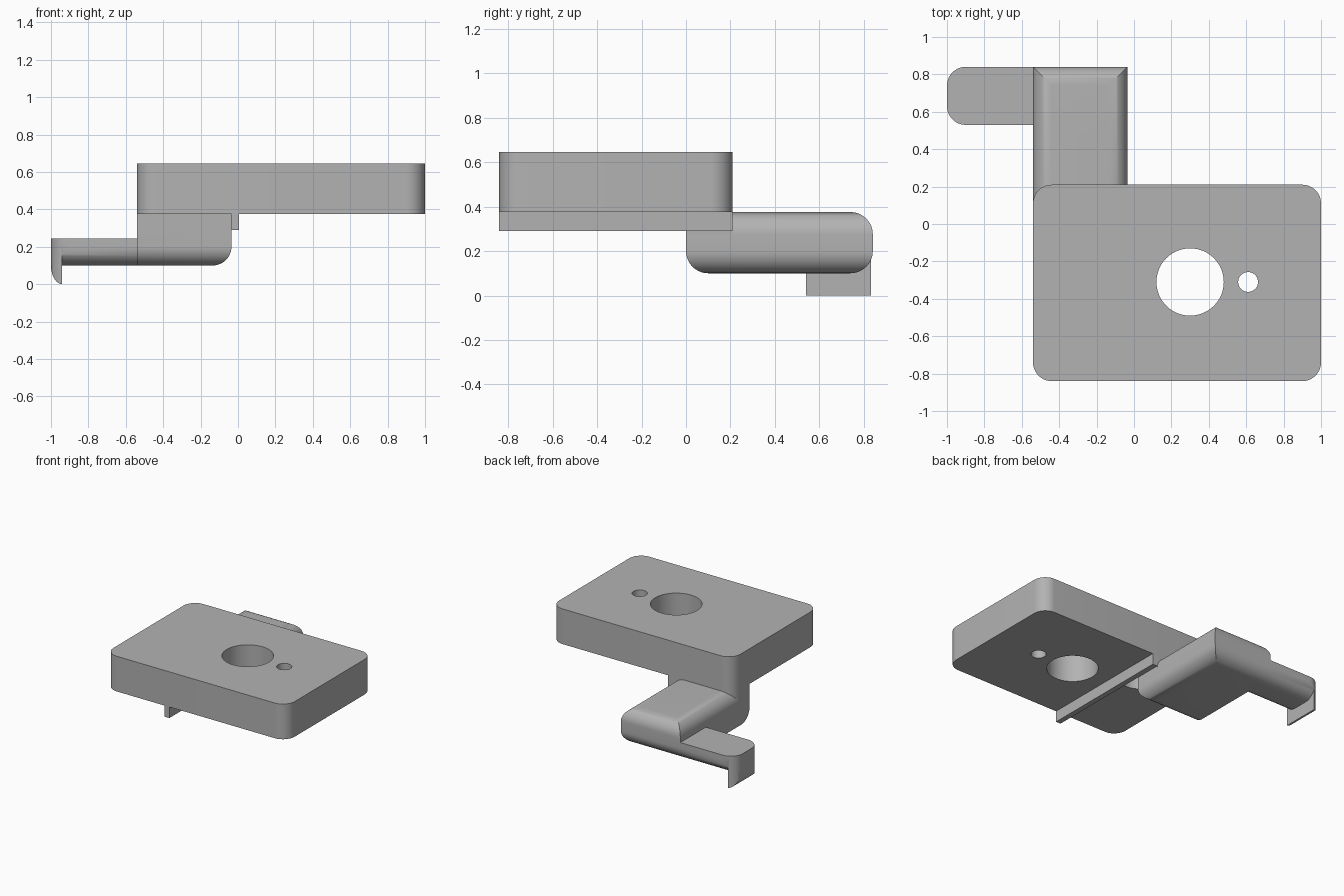
import bpy
import bmesh
from math import radians, sin, cos

cube = bpy.data.objects.get("Cube")
if cube:
    bpy.data.objects.remove(cube, do_unlink=True)

GREY = (0.45, 0.45, 0.45, 1)
grey = bpy.data.materials.new("plain grey")
grey.use_nodes = True
grey.diffuse_color = GREY
grey.node_tree.nodes["Principled BSDF"].inputs["Base Color"].default_value = GREY


def rounded(u0, u1, v0, v1, radii, steps=12):
    """Rectangle outline; radii run from the low corner counter-clockwise."""
    corners = [(u0, v0, 1, 1), (u1, v0, -1, 1), (u1, v1, -1, -1), (u0, v1, 1, -1)]
    pts = []
    for i, ((u, v, su, sv), r) in enumerate(zip(corners, radii)):
        if r == 0:
            pts.append((u, v))
            continue
        for k in range(steps + 1):
            a = radians(180 + 90 * i + 90 * k / steps)
            pts.append((u + su * r + r * cos(a), v + sv * r + r * sin(a)))
    return pts


def prism(name, outline, axis, lo, hi):
    """Extrude an outline along the given axis."""
    place = {"X": lambda u, v, w: (w, u, v),
             "Y": lambda u, v, w: (u, w, v),
             "Z": lambda u, v, w: (u, v, w)}[axis]
    bm = bmesh.new()
    rings = [[bm.verts.new(place(u, v, w)) for u, v in outline] for w in (lo, hi)]
    for ring in rings:
        bm.faces.new(ring)
    n = len(outline)
    for i in range(n):
        j = (i + 1) % n
        bm.faces.new((rings[0][i], rings[0][j], rings[1][j], rings[1][i]))
    bmesh.ops.recalc_face_normals(bm, faces=bm.faces)
    mesh = bpy.data.meshes.new(name)
    bm.to_mesh(mesh)
    bm.free()
    mesh.materials.append(grey)
    obj = bpy.data.objects.new(name, mesh)
    bpy.context.collection.objects.link(obj)
    return obj


def activate(obj):
    bpy.ops.object.select_all(action="DESELECT")
    obj.select_set(True)
    bpy.context.view_layer.objects.active = obj


def combine(obj, tool, operation):
    """Apply a boolean and discard the tool."""
    tool.hide_render = True
    mod = obj.modifiers.new("shape", "BOOLEAN")
    mod.operation, mod.object, mod.solver = operation, tool, "EXACT"
    activate(obj)
    bpy.ops.object.modifier_apply(modifier=mod.name)
    bpy.data.objects.remove(tool, do_unlink=True)


def circle(x, y, r, n=48):
    return [(x + r * cos(radians(360 * i / n)), y + r * sin(radians(360 * i / n)))
            for i in range(n)]


R = 0.1
LEFT, BACK = -0.54, 0.84
BASE, TOP = 0.375, 0.645

# Main block with two through holes and a blind hole underneath
block = prism("main_block", rounded(LEFT, 1, -BACK, 0.21, [R] * 4), "Z", BASE, TOP)
for x, y, r, end in ((0.3, -0.31, 0.18, 1), (0.61, -0.31, 0.053, 1),
                     (-0.15, -0.12, 0.14, 0.55)):
    combine(block, prism("hole_cutter", circle(x, y, r), "Z", 0.2, end), "DIFFERENCE")

# Thin rib across the underside
rib = prism("underside_rib", rounded(-0.035, 0.005, -BACK, 0.21, [0] * 4), "Z", 0.29, BASE)

# Arm with rounded long edges and mitred corners
arm = prism("arm", rounded(LEFT, -0.035, 0.1, BASE, [0, R, R, R]), "Y", -0.1, 1)
side = prism("arm_side", rounded(0, BACK, 0.1, BASE, [R, R, R, 0]), "X", -1, 1)
combine(arm, side, "INTERSECT")

# Neck joining the arm to the block
neck = prism("neck", rounded(LEFT, -0.035, 0, 0.21, [0, 0, 0, R]), "Z", 0.21, BASE)

# Tongue with a rounded end and rounded lower edges
plan = rounded(-1, LEFT + 0.1, 0.53, BACK, [R, 0, 0, R])
tongue = prism("tongue", plan, "Z", 0, 0.245)
side = prism("tongue_side", rounded(0.53, BACK, 0.1, 0.245, [R, R, 0, 0]), "X", -1.1, LEFT + 0.05)
combine(tongue, side, "INTERSECT")

# Hooked lip at the end of the tongue
hook = prism("hook", plan, "Z", -0.1, 0.245)
curve = [(-1 + 0.06 * (1 - cos(radians(a))), 0.1 - 0.1 * sin(radians(a)))
         for a in range(0, 91, 10)]
side = prism("hook_side", curve + [(-0.94, 0.3), (-1, 0.3)], "Y", 0.4, 1)
combine(hook, side, "INTERSECT")

for part in (block, rib, arm, neck, tongue, hook):
    activate(part)
    bpy.ops.object.shade_smooth_by_angle(angle=radians(30))
